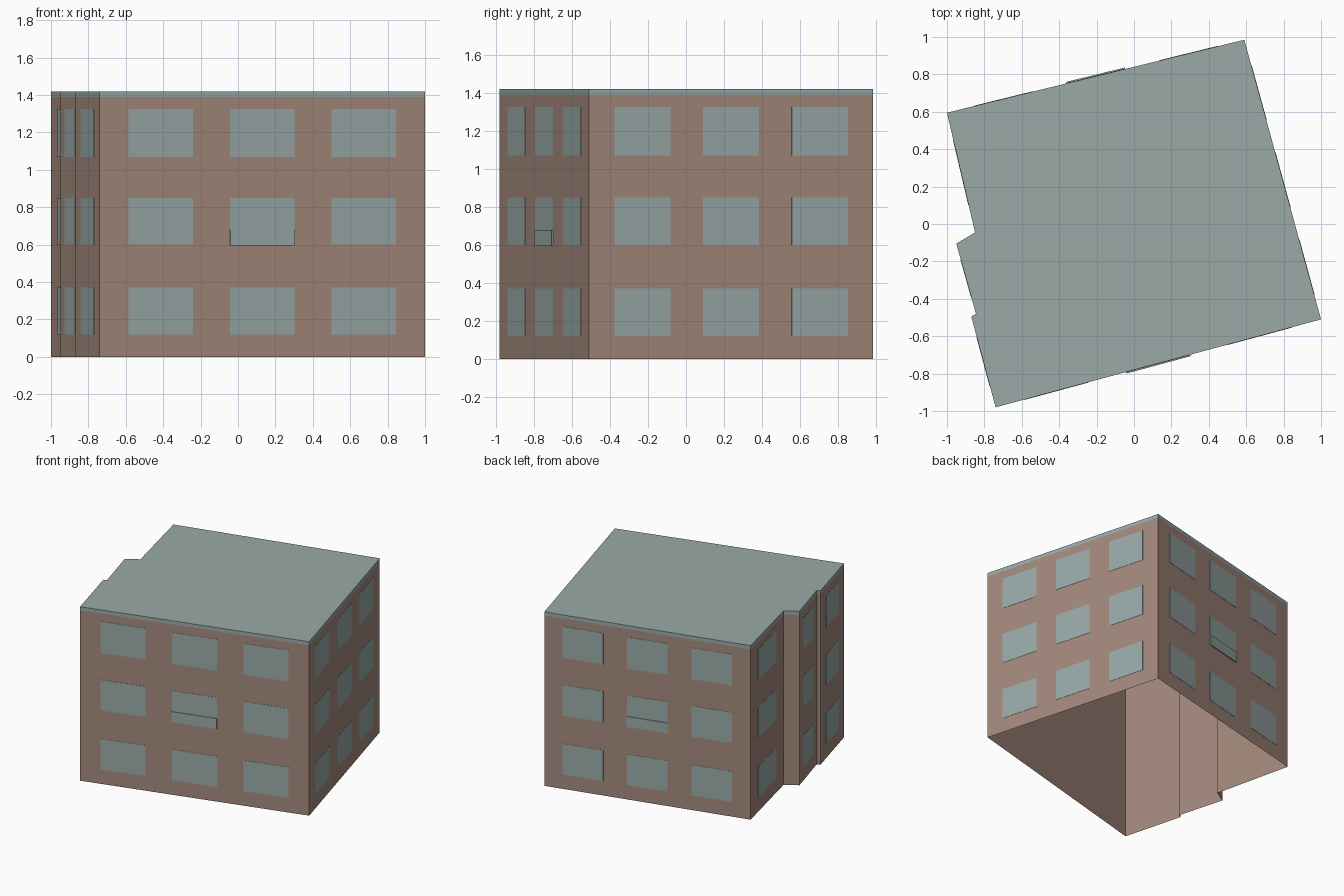
import bpy
import bmesh
from mathutils import Vector

cube = bpy.data.objects.get("Cube")
if cube:
    bpy.data.objects.remove(cube, do_unlink=True)


def material(name, rgb):
    mat = bpy.data.materials.new(name)
    mat.use_nodes = True
    colour = (*rgb, 1)
    mat.diffuse_color = colour
    mat.node_tree.nodes["Principled BSDF"].inputs["Base Color"].default_value = colour
    return mat


brick = material("brown_brick", (0.37, 0.25, 0.2))
grey = material("blue_grey", (0.32, 0.4, 0.39))

# Footprint, counter-clockwise from the front right-hand corner of the model
footprint = [Vector(p) for p in (
    (-0.74, -0.98), (1, -0.51), (0.59, 0.985), (-1, 0.595),
    (-0.85, -0.045), (-0.95, -0.105), (-0.845, -0.48), (-0.87, -0.495))]
EAVES, TOP = 1.39, 1.42


def add_object(name, bm, mat):
    mesh = bpy.data.meshes.new(name)
    bm.to_mesh(mesh)
    bm.free()
    mesh.materials.append(mat)
    obj = bpy.data.objects.new(name, mesh)
    bpy.context.collection.objects.link(obj)
    return obj


def shell(name, z0, z1, mat, capped):
    """Upright band around the footprint, with an optional flat top."""
    bm = bmesh.new()
    low = [bm.verts.new((*p, z0)) for p in footprint]
    high = [bm.verts.new((*p, z1)) for p in footprint]
    for i in range(len(low)):
        j = (i + 1) % len(low)
        bm.faces.new((low[i], low[j], high[j], high[i]))
    if capped:
        bm.faces.new(high)
    return add_object(name, bm, mat)


def add_plate(bm, wall, span, heights, depth):
    """Thin box standing on the outside of one wall."""
    a, b = footprint[wall], footprint[(wall + 1) % len(footprint)]
    along = b - a
    out = Vector((along.y, -along.x)).normalized() * depth
    rings = []
    for offset in (Vector((0, 0)), out):
        p, q = (a + along * f + offset for f in span)
        rings.append([bm.verts.new((*s, z)) for s, z in (
            (p, heights[0]), (q, heights[0]), (q, heights[1]), (p, heights[1]))])
    inner, outer = rings
    bm.faces.new(outer)
    for i in range(4):
        j = (i + 1) % 4
        bm.faces.new((inner[i], inner[j], outer[j], outer[i]))


# Open-bottomed walls and the roof with its edge band
shell("brick_walls", 0, EAVES, brick, False)
shell("flat_roof", EAVES, TOP, grey, True)

# Three storeys of windows on every main wall
storeys = ((0.12, 0.37), (0.6, 0.85), (1.07, 1.325))
three = ((0.089, 0.286), (0.401, 0.598), (0.713, 0.91))
one = ((0.23, 0.77),)
walls = {"front": (0, three), "left": (1, three), "back": (2, three),
         "right_rear": (3, one), "right_middle": (5, one), "right_fore": (7, one)}
for side, (wall, spans) in walls.items():
    bm = bmesh.new()
    for heights in storeys:
        for span in spans:
            add_plate(bm, wall, span, heights, 0.002)
    add_object(side + "_windows", bm, grey)

# Slightly raised lower panel on the central front and back windows
for side, wall in (("front", 0), ("back", 2)):
    bm = bmesh.new()
    add_plate(bm, wall, three[1], (0.595, 0.68), 0.008)
    add_object(side + "_window_panel", bm, grey)
